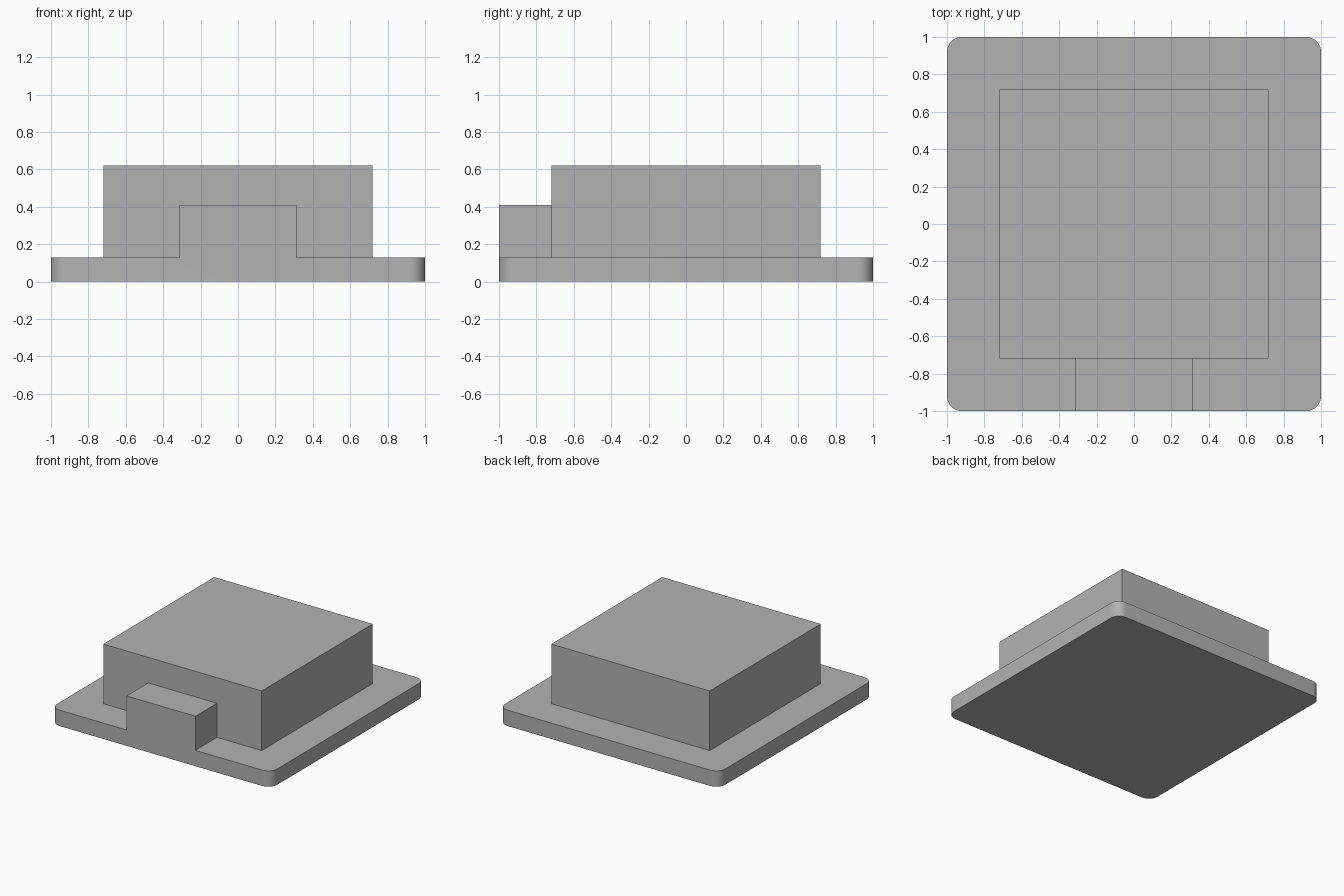
import bpy
import bmesh
import math

cube = bpy.data.objects.get("Cube")
if cube:
    bpy.data.objects.remove(cube, do_unlink=True)

PLATE_TOP = 0.13
CORNER = 0.08

grey = bpy.data.materials.new("plain_grey")
grey.use_nodes = True
colour = (0.45, 0.45, 0.45, 1)
grey.diffuse_color = colour
grey.node_tree.nodes["Principled BSDF"].inputs["Base Color"].default_value = colour


def box(name, low, high, corner=0):
    """Box between two corners, optionally with rounded upright edges."""
    bm = bmesh.new()
    bmesh.ops.create_cube(bm, size=1)
    for v in bm.verts:
        v.co = [lo if c < 0 else hi for c, lo, hi in zip(v.co, low, high)]
    if corner:
        upright = [e for e in bm.edges if abs(e.verts[0].co.z - e.verts[1].co.z) > 0.01]
        bmesh.ops.bevel(bm, geom=upright, offset=corner, segments=10,
                        profile=0.5, affect='EDGES')
    mesh = bpy.data.meshes.new(name)
    bm.to_mesh(mesh)
    bm.free()
    mesh.materials.append(grey)
    obj = bpy.data.objects.new(name, mesh)
    bpy.context.collection.objects.link(obj)
    return obj


# Rounded base plate, with the main block and front tab fused onto it
body = box("base_plate_with_block", (-1, -1, 0), (1, 1, PLATE_TOP), CORNER)
main_block = box("main_block", (-0.72, -0.72, 0.06), (0.72, 0.72, 0.62))
front_tab = box("front_tab", (-0.313, -1, 0.06), (0.313, -0.6, 0.41))

bpy.ops.object.select_all(action='DESELECT')
bpy.context.view_layer.objects.active = body
body.select_set(True)
for part in (main_block, front_tab):
    union = body.modifiers.new("fuse_" + part.name, 'BOOLEAN')
    union.operation = 'UNION'
    union.solver = 'EXACT'
    union.object = part
    bpy.ops.object.modifier_apply(modifier=union.name)
    bpy.data.objects.remove(part, do_unlink=True)

# Merge the flush front faces into one
bm = bmesh.new()
bm.from_mesh(body.data)
bmesh.ops.remove_doubles(bm, verts=bm.verts, dist=0.0001)
bmesh.ops.dissolve_limit(bm, angle_limit=math.radians(1),
                         verts=bm.verts, edges=bm.edges)
bm.to_mesh(body.data)
bm.free()

# Smooth round corners, sharp box edges
bpy.ops.object.shade_smooth_by_angle(angle=math.radians(30))
